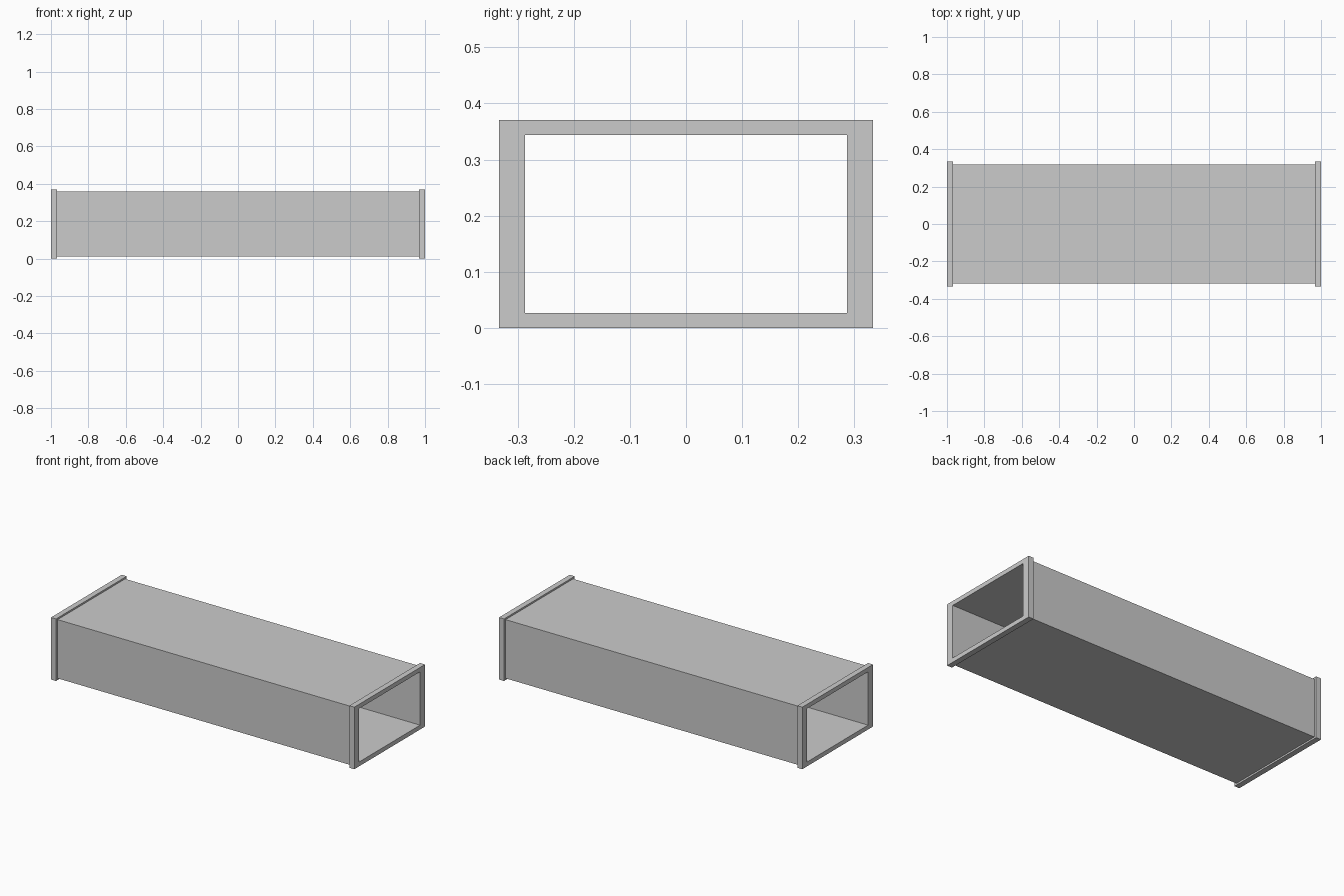
import bpy
import bmesh

if "Cube" in bpy.data.objects:
    bpy.data.objects.remove(bpy.data.objects["Cube"])

MID_Z = 0.185                 # centre height of the duct
BORE = (0.287, 0.159)         # half width, half height of the opening
WALL = (0.318, 0.175)         # outside of the duct body
FLANGE = (0.333, 0.185)       # outside of the end flanges
INNER_X, END_X = 0.967, 1.0

# Rectangular rings, swept from the bore over the outside and back
sections = [
    (-END_X, BORE), (-END_X, FLANGE), (-INNER_X, FLANGE), (-INNER_X, WALL),
    (INNER_X, WALL), (INNER_X, FLANGE), (END_X, FLANGE), (END_X, BORE),
]


def add_ring(bm, x, half):
    hy, hz = half
    corners = [(-1, -1), (1, -1), (1, 1), (-1, 1)]
    return [bm.verts.new((x, sy * hy, MID_Z + sz * hz)) for sy, sz in corners]


bm = bmesh.new()
rings = [add_ring(bm, x, half) for x, half in sections]

# Bridge each ring to the next; the last joins the first through the bore
for i, a in enumerate(rings):
    b = rings[(i + 1) % len(rings)]
    for j in range(4):
        k = (j + 1) % 4
        bm.faces.new((a[j], a[k], b[k], b[j]))
bmesh.ops.recalc_face_normals(bm, faces=bm.faces)

mesh = bpy.data.meshes.new("flanged_duct")
bm.to_mesh(mesh)
bm.free()
duct = bpy.data.objects.new("flanged_duct", mesh)
bpy.context.collection.objects.link(duct)
